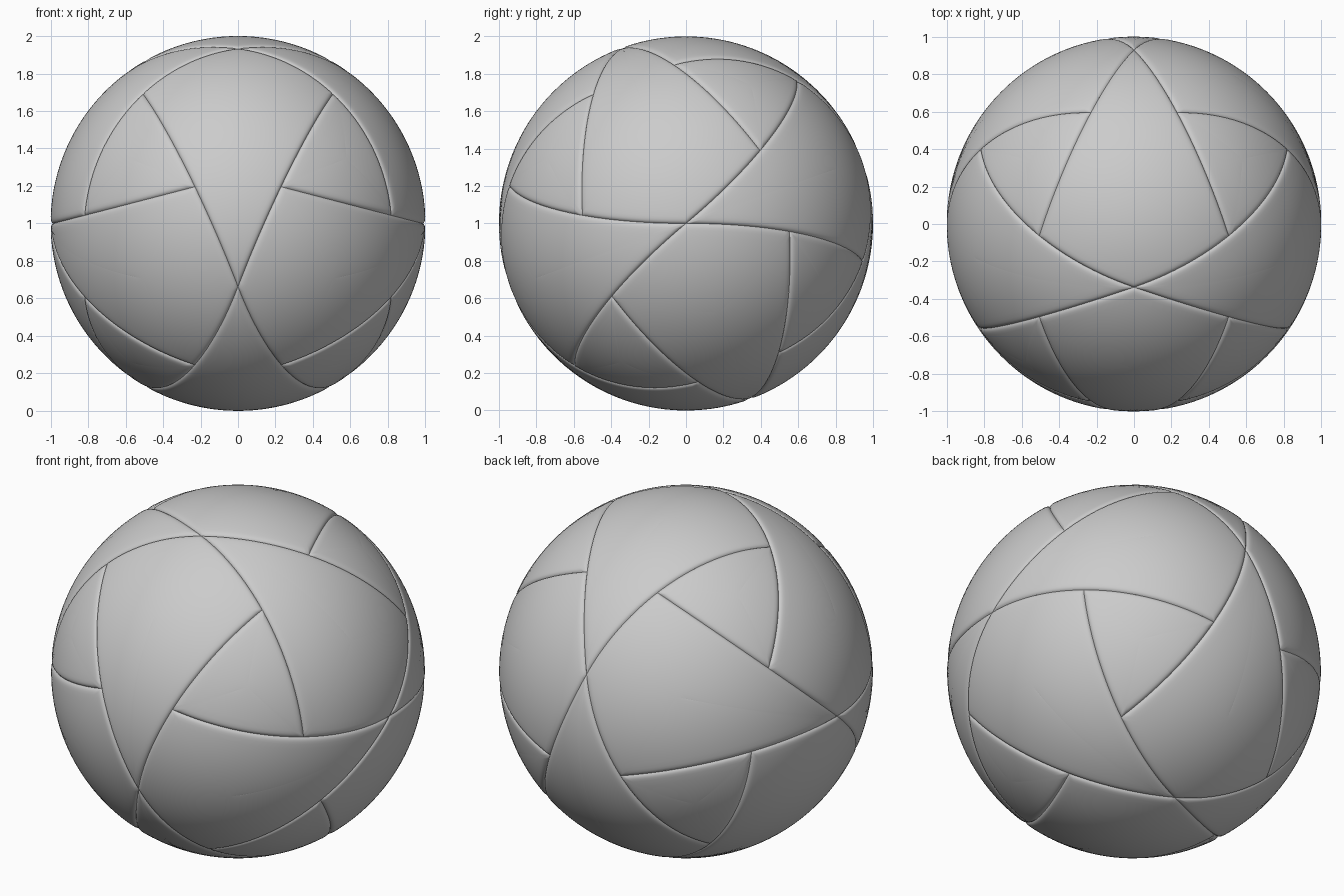
import bpy, bmesh, math
from mathutils import Vector, Quaternion, Matrix
from mathutils.kdtree import KDTree

if "Cube" in bpy.data.objects:
    bpy.data.objects.remove(bpy.data.objects["Cube"])

# Seam layout: arcs leave each of six crossings (the axes), pass corner A and end at corner B
X = Vector((1, 0, 0))
A = Vector((0.827, 0.512, 0.233)).normalized()


def cyc(v, k=1):
    for _ in range(k % 3):
        v = Vector((v.z, v.x, v.y))
    return v


B = cyc(A)
N = (A - X).cross(B - X).normalized()
C0 = N * N.dot(X)


def turn(p):
    u, w = X - C0, p - C0
    return math.atan2(N.dot(u.cross(w)), u.dot(w)) % (2 * math.pi)


TA, TB = turn(A), turn(B)


def arc(t0, t1, n):
    return [C0 + Quaternion(N, t0 + (t1 - t0) * i / n) @ (X - C0) for i in range(n + 1)]


def triangle_outline(n):
    edge = arc(TA, TB, n)[:-1]
    return edge + [cyc(p) for p in edge] + [cyc(p, 2) for p in edge]


def cone_outline(n):
    half = arc(0, TB, 2 * n) + [cyc(p) for p in reversed(arc(0, TA, n))][1:]
    other = [Vector((p.x, p.y, -p.z)) for p in reversed(half[1:-1])]
    return half + other


# Groove cross-section: (distance from seam, depth)
GROOVE = [(0, .013), (.004, .0085), (.009, .0048), (.016, .0022), (.025, .0008), (.038, 0)]


def depth(d):
    for (d0, h0), (d1, h1) in zip(GROOVE, GROOVE[1:]):
        if d <= d1:
            return h0 + (h1 - h0) * (d - d0) / (d1 - d0)
    return 0


# One panel patch: rings running from the seam towards the panel centre
def patch(outline, fine, centre, inner):
    kd = KDTree(len(fine))
    for i, p in enumerate(fine):
        kd.insert(p, i)
    kd.balance()
    n = len(outline)
    rings = [[] for _ in range(len(GROOVE) + inner - 1)]
    for i, p in enumerate(outline):
        tang = (outline[(i + 1) % n] - outline[i - 1]).normalized()
        ang = p.angle(centre)
        to_c = (centre - p * p.dot(centre)).normalized()
        s = max(0.4, to_c.cross(tang).length)
        offs = [d / s for d, _ in GROOVE]
        offs += [offs[-1] + (ang - offs[-1]) * k / inner for k in range(1, inner)]
        for r, o in enumerate(offs):
            q = p * math.cos(o) + to_c * math.sin(o)
            d = 0 if r == 0 else kd.find(q)[2]
            rings[r].append(q * (1 - depth(d)))
    return rings, centre


def make_panels(name, panel, transforms):
    rings, centre = panel
    bm = bmesh.new()
    for m in transforms:
        vr = [[bm.verts.new(m @ p) for p in ring] for ring in rings]
        c = bm.verts.new(m @ centre)
        n = len(vr[0])
        faces = []
        for a, b in zip(vr, vr[1:]):
            for i in range(n):
                j = (i + 1) % n
                faces.append(bm.faces.new((a[i], a[j], b[j], b[i])))
        for i in range(n):
            faces.append(bm.faces.new((vr[-1][i], vr[-1][(i + 1) % n], c)))
        faces[-1].normal_update()
        if faces[-1].normal.dot(c.co) < 0:
            bmesh.ops.reverse_faces(bm, faces=faces)
        for f in faces:
            f.smooth = True
    me = bpy.data.meshes.new(name)
    bm.to_mesh(me)
    bm.free()
    ob = bpy.data.objects.new(name, me)
    bpy.context.collection.objects.link(ob)
    # tilt the seam pattern and stand the ball on the ground
    ob.rotation_euler = (math.radians(20), 0, 0)
    ob.location = (0, 0, 1)
    return ob


S = (1, -1)
# Eight small triangles, one per octant
tri = patch(triangle_outline(28), triangle_outline(500), Vector((1, 1, 1)).normalized(), 6)
make_panels("triangle_panels", tri,
            [Matrix.Diagonal((a, b, c)) for a in S for b in S for c in S])

# Twelve cone-shaped panels, three directions with four mirrored copies each
P = Matrix(((0, 0, 1), (1, 0, 0), (0, 1, 0)))
spin = [Matrix.Identity(3), P, P @ P]
cone = patch(cone_outline(28), cone_outline(500), Vector((0.5, 0.85, 0)).normalized(), 14)
make_panels("cone_panels", cone,
            [r @ Matrix.Diagonal((a, b, 1)) for r in spin for a in S for b in S])
